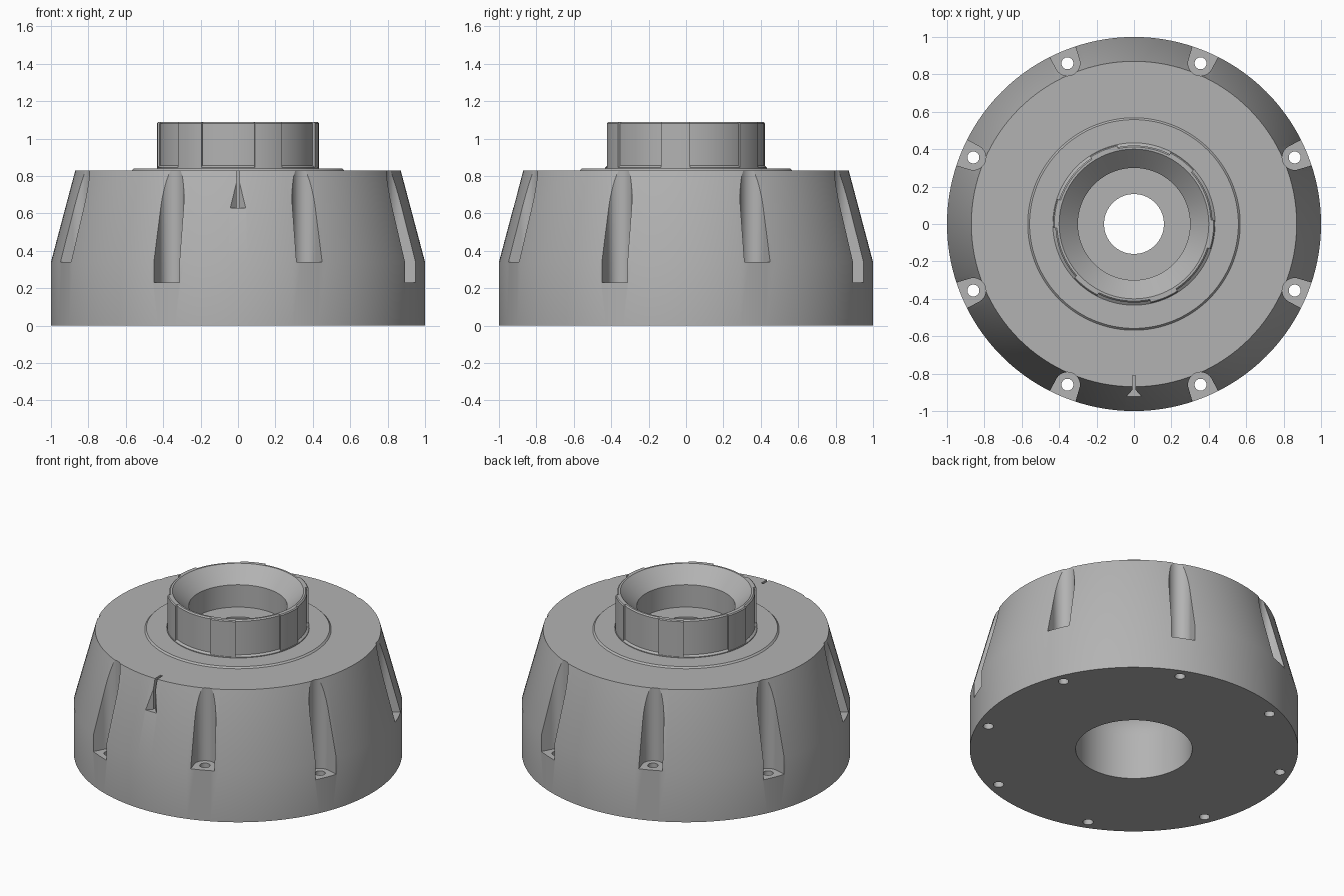
import bpy, bmesh, math
from math import cos, sin, pi, radians

if "Cube" in bpy.data.objects:
    bpy.data.objects.remove(bpy.data.objects["Cube"], do_unlink=True)

GREY = (0.45, 0.45, 0.45, 1)
grey = bpy.data.materials.new("plain grey")
grey.use_nodes = True
grey.diffuse_color = GREY
grey.node_tree.nodes["Principled BSDF"].inputs["Base Color"].default_value = GREY


def finish(name, bm):
    bmesh.ops.recalc_face_normals(bm, faces=bm.faces)
    mesh = bpy.data.meshes.new(name)
    bm.to_mesh(mesh)
    bm.free()
    mesh.materials.append(grey)
    obj = bpy.data.objects.new(name, mesh)
    bpy.context.collection.objects.link(obj)
    return obj


def lathe(bm, profile, steps, start=0, sweep=360):
    """Turn a closed (radius, height) profile around z; part sweeps get end caps."""
    full = sweep == 360
    rings = []
    for i in range(steps if full else steps + 1):
        a = radians(start + sweep * i / steps)
        rings.append([bm.verts.new((r * cos(a), r * sin(a), z)) for r, z in profile])
    n = len(profile)
    for i in range(steps):
        p, q = rings[i], rings[(i + 1) % len(rings)]
        for j in range(n):
            k = (j + 1) % n
            bm.faces.new((p[j], q[j], q[k], p[k]))
    if not full:
        bm.faces.new(rings[0])
        bm.faces.new(rings[-1])


def prism(bm, outline, z0, z1, angle=0):
    """Upright prism from a plan outline, turned around z."""
    c, s = cos(angle), sin(angle)
    low, high = [[bm.verts.new((x * c - y * s, x * s + y * c, z)) for x, y in outline]
                 for z in (z0, z1)]
    n = len(outline)
    bm.faces.new(low)
    bm.faces.new(high)
    for i in range(n):
        j = (i + 1) % n
        bm.faces.new((low[i], low[j], high[j], high[i]))


def smooth(obj):
    bpy.ops.object.select_all(action="DESELECT")
    obj.select_set(True)
    bpy.context.view_layer.objects.active = obj
    bpy.ops.object.shade_smooth_by_angle(angle=radians(25))


# Body: drum with sloped shoulder, raised pad, and a bore with a domed ceiling
dome = [(0.16 + 0.195 * cos(a), 0.30 + 0.195 * sin(a))
        for a in (pi / 2 * i / 8 for i in range(9))]
bm = bmesh.new()
lathe(bm, [(0.355, 0), (1, 0), (1, 0.34), (0.87, 0.83), (0.568, 0.83),
           (0.558, 0.84), (0.16, 0.84)] + dome[::-1], 128)
body = finish("body", bm)

# Cutters: screw slots with two floor heights, screw holes, pointer mark
PITCH = 0.93
slot_end = [(PITCH + 0.067 * cos(a), 0.067 * sin(a))
            for a in (pi / 2 + pi * i / 16 for i in range(17))]
slot = slot_end + [(1.1, -0.085), (1.1, 0.085)]
hole = [(PITCH + 0.032 * cos(2 * pi * i / 24), 0.032 * sin(2 * pi * i / 24))
        for i in range(24)]
half = [(0.008, -0.81), (0.008, -0.887), (0.043, -0.924), (0.043, -1.1)]
mark = half + [(-x, y) for x, y in reversed(half)]

slots, holes = bmesh.new(), bmesh.new()
for i in range(8):
    angle = radians(22.5 + 45 * i)
    prism(slots, slot, 0.34 if i % 2 == 0 else 0.23, 1.2, angle)
    prism(holes, hole, -0.1, 0.6, angle)
prism(slots, mark, 0.63, 1.2)

cutters = [finish("slot_cutter", slots), finish("hole_cutter", holes)]
for cutter in cutters:
    cutter.hide_render = True
    cut = body.modifiers.new(cutter.name, "BOOLEAN")
    cut.operation = "DIFFERENCE"
    cut.solver = "EXACT"
    cut.object = cutter
bpy.context.view_layer.update()
carved = bpy.data.meshes.new_from_object(
    body.evaluated_get(bpy.context.evaluated_depsgraph_get()))
body.modifiers.clear()
body.data = carved
for cutter in cutters:
    bpy.data.objects.remove(cutter, do_unlink=True)
smooth(body)

# Collar: ring with a funnel mouth and a small foot
bm = bmesh.new()
lathe(bm, [(0.30, 0.835), (0.434, 0.835), (0.434, 0.845), (0.42, 0.855),
           (0.42, 1.08), (0.412, 1.088), (0.40, 1.088), (0.30, 0.99)], 96)
smooth(finish("collar", bm))

# Locking tabs: six raised pads around the collar
bm = bmesh.new()
for i in range(6):
    lathe(bm, [(0.41, 0.84), (0.432, 0.84), (0.432, 1.082), (0.426, 1.088),
               (0.41, 1.088)], 8, 60 * i - 18, 21)
smooth(finish("locking_tabs", bm))
